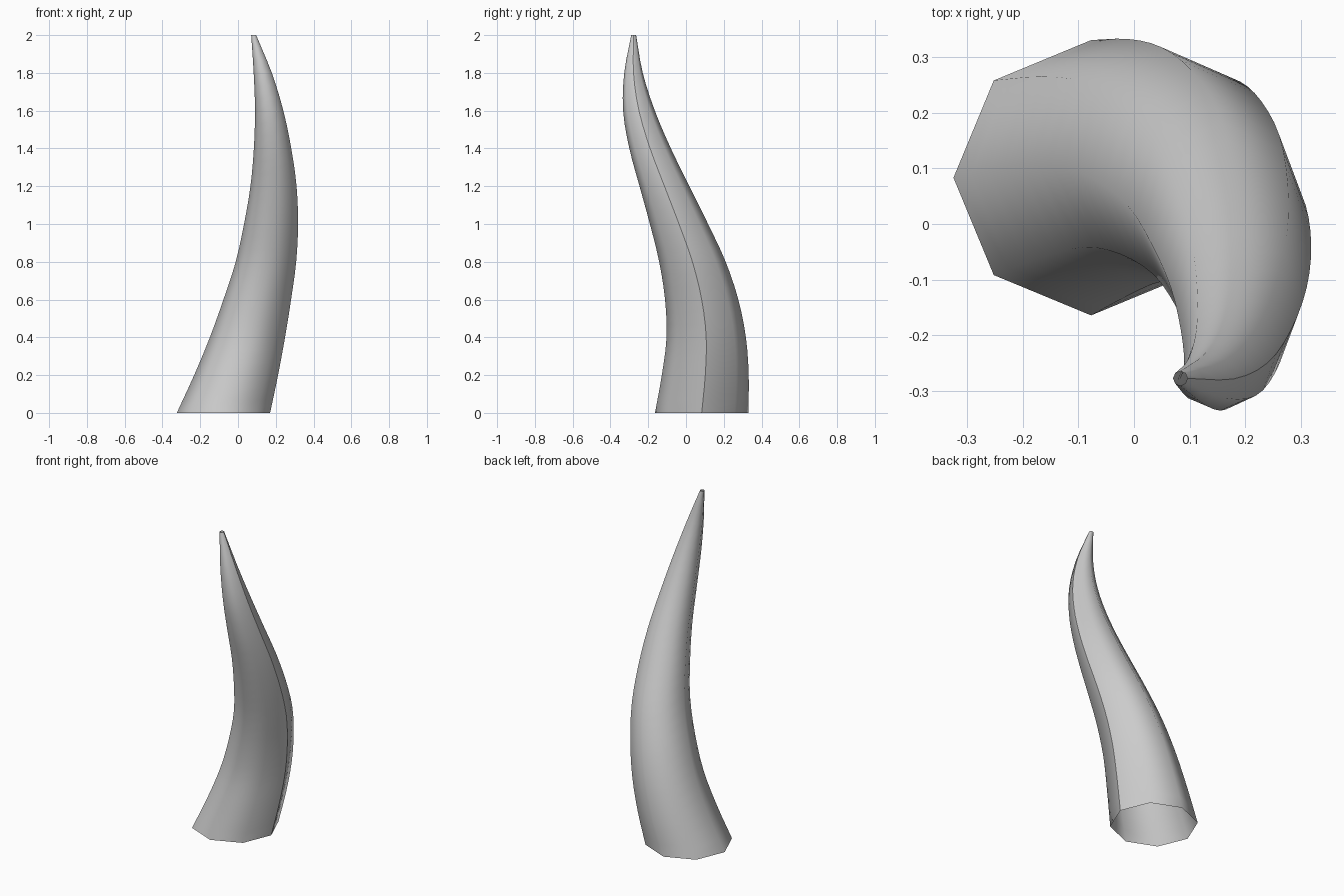
import bpy, bmesh, math

if "Cube" in bpy.data.objects:
    bpy.data.objects.remove(bpy.data.objects["Cube"])

# Stations every 0.2 in z: centre x, centre y, half width x, half width y
STATIONS = [
    (-0.077, 0.083, 0.247, 0.247),
    (-0.010, 0.102, 0.222, 0.230),
    (0.050, 0.107, 0.199, 0.210),
    (0.102, 0.083, 0.179, 0.194),
    (0.148, 0.034, 0.160, 0.176),
    (0.175, -0.037, 0.143, 0.154),
    (0.188, -0.114, 0.122, 0.132),
    (0.183, -0.190, 0.099, 0.110),
    (0.165, -0.249, 0.075, 0.084),
    (0.131, -0.278, 0.048, 0.049),
    (0.083, -0.277, 0.013, 0.013),
]
SIDES = 8
STEPS = 3
SEGMENTS = len(STATIONS) - 1


def station(u):
    """Smooth (Catmull-Rom) interpolation of the stations, u in 0..1."""
    i = min(int(u * SEGMENTS + 1e-6), SEGMENTS - 1)
    t = u * SEGMENTS - i
    b, c = STATIONS[i], STATIONS[i + 1]
    a = STATIONS[i - 1] if i > 0 else [2 * p - q for p, q in zip(b, c)]
    d = STATIONS[i + 2] if i + 2 <= SEGMENTS else [2 * q - p for p, q in zip(b, c)]
    return [0.5 * (2 * q + (r - p) * t + (2 * p - 5 * q + 4 * r - s) * t * t
                   + (3 * q - p - 3 * r + s) * t ** 3)
            for p, q, r, s in zip(a, b, c, d)]


# Curved horn: open eight-sided tube with an unwelded seam on the +x side
bm = bmesh.new()
rings = []
count = SEGMENTS * STEPS
for k in range(count + 1):
    u = k / count
    cx, cy, rx, ry = station(u)
    angles = [math.tau * j / SIDES for j in range(SIDES + 1)]
    rings.append([bm.verts.new((cx + rx * math.cos(a), cy + ry * math.sin(a), 2 * u))
                  for a in angles])
for low, high in zip(rings, rings[1:]):
    for j in range(SIDES):
        face = bm.faces.new((low[j], low[j + 1], high[j + 1], high[j]))
        face.smooth = True

mesh = bpy.data.meshes.new("horn")
bm.to_mesh(mesh)
bm.free()
horn = bpy.data.objects.new("horn", mesh)
bpy.context.collection.objects.link(horn)
